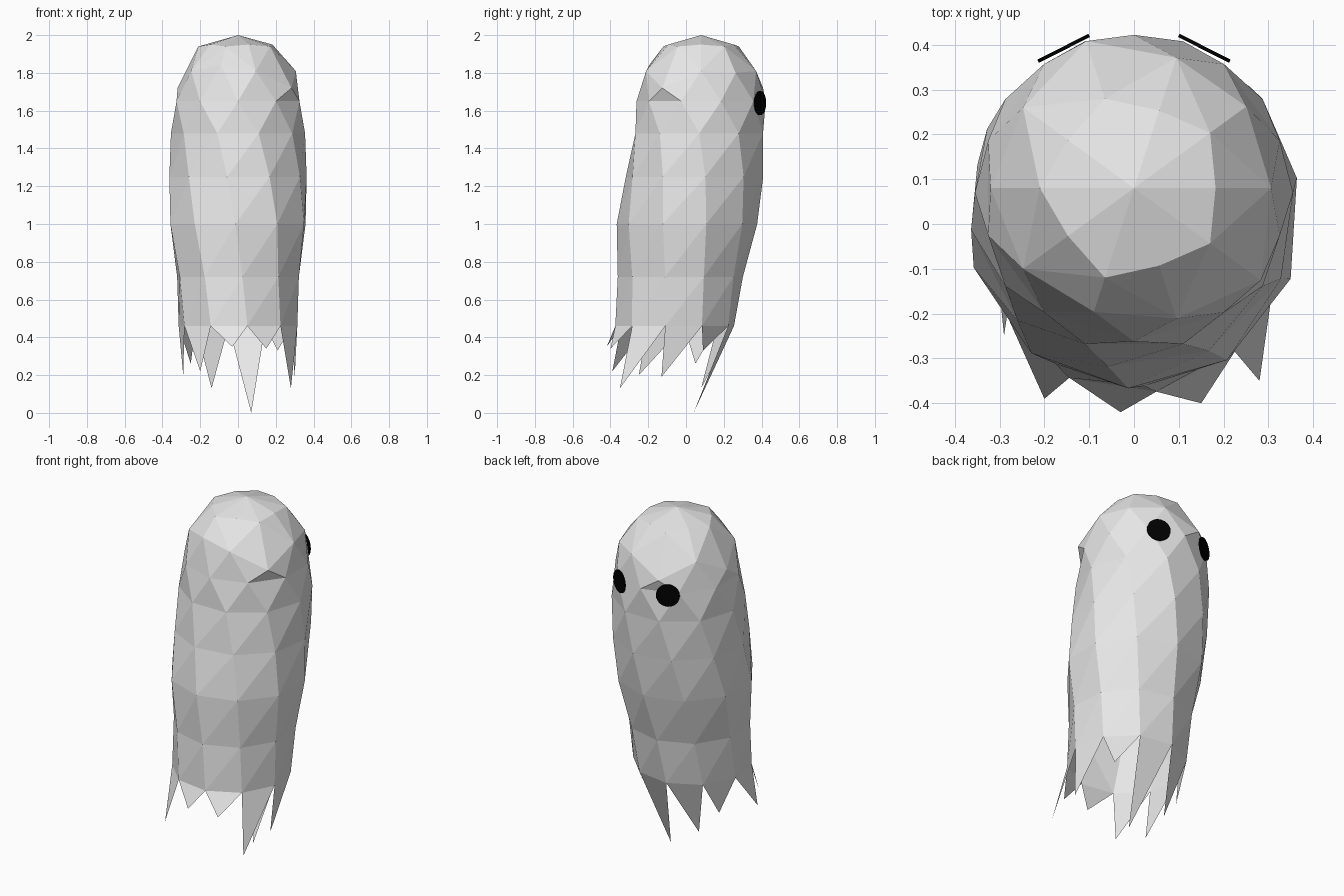
import bpy, bmesh, math
from mathutils import Vector

if "Cube" in bpy.data.objects:
    bpy.data.objects.remove(bpy.data.objects["Cube"])


def material(name, rgb):
    m = bpy.data.materials.new(name)
    m.diffuse_color = (*rgb, 1)
    m.use_nodes = True
    m.node_tree.nodes["Principled BSDF"].inputs["Base Color"].default_value = m.diffuse_color
    return m


def finish(bm, name, mat):
    me = bpy.data.meshes.new(name)
    bm.to_mesh(me)
    bm.free()
    me.materials.append(mat)
    ob = bpy.data.objects.new(name, me)
    bpy.context.collection.objects.link(ob)
    return ob


cloth = material("pale cloth", (0.8, 0.8, 0.8))
black = material("eye black", (0.0, 0.0, 0.0))
N = 10
HEAD_Y = 0.08

# ---- sheet body: ten-sided rings from crown to hem ----
bm = bmesh.new()


def ring(z, cy, radius, turn, tweak={}):
    """Ring of ten points; tweak maps a point number to its own (radius, z)."""
    out = []
    for k in range(N):
        r, h = tweak.get(k, (radius, z))
        a = math.radians(36 * k + turn)
        out.append(bm.verts.new((r * math.cos(a), cy + r * math.sin(a), h)))
    return out


def band(top, low):
    """Triangle strip between two rings, diagonals rising to the right."""
    for k in range(N):
        j = (k + 1) % N
        bm.faces.new((top[k], low[k], top[j]))
        bm.faces.new((low[k], low[j], top[j]))


crown = bm.verts.new((0, HEAD_Y, 2.0))
odd = range(1, N, 2)
cap = ring(1.95, HEAD_Y, 0.182, 0, {k: (0.21, 1.94) for k in odd})
# three brow points sag lower and stand out over the cheeks
brow = ring(1.81, HEAD_Y, 0.306, 0, {1: (0.31, 1.80), 3: (0.345, 1.72), 5: (0.32, 1.72),
                                     7: (0.29, 1.84), 9: (0.35, 1.72)})
cheek = ring(1.65, HEAD_Y, 0.342, 18)
neck = ring(1.48, 0.07, 0.355, 36)

for k in range(N):
    j = (k + 1) % N
    bm.faces.new((crown, cap[k], cap[j]))
    # cap to brow, diagonals mirrored about each even point
    if k % 2 == 0:
        bm.faces.new((cap[k], brow[k], cap[j]))
        bm.faces.new((brow[k], brow[j], cap[j]))
    else:
        bm.faces.new((cap[k], brow[k], brow[j]))
        bm.faces.new((cap[k], brow[j], cap[j]))
band(brow, cheek)
band(cheek, neck)

# lower sheet twists as it falls and swings forward
neck = neck[-1:] + neck[:-1]
rows = [neck]
for z, cy, r, turn in ((1.25, 0.045, 0.368, 9), (1.0, 0.005, 0.372, 16),
                       (0.72, -0.03, 0.332, 22), (0.46, -0.06, 0.318, 27)):
    rows.append(ring(z, cy, r, turn))
    band(rows[-2], rows[-1])

# ragged points along the hem, counter-clockwise from the right side
tips = [(0.30, -0.0, 0.19), (0.21, 0.09, 0.33), (0.07, 0.04, 0.0), (-0.14, 0.08, 0.13),
        (-0.25, 0.05, 0.26), (-0.29, -0.25, 0.20), (-0.20, -0.39, 0.22),
        (-0.03, -0.42, 0.35), (0.15, -0.40, 0.34), (0.28, -0.35, 0.13)]
tips[0] = (0.30, -0.13, 0.19)
hem = rows[-1]
# the hem point numbered 9 starts the right-hand tip
for i, p in enumerate(tips):
    a, b = hem[(i - 1) % N], hem[i]
    bm.faces.new((a, bm.verts.new(p), b))
finish(bm, "ghost_sheet", cloth)

# ---- eyes: thin round plates on the face ----
for side, label in ((1, "right"), (-1, "left")):
    bm = bmesh.new()
    bmesh.ops.create_cone(bm, cap_ends=True, segments=24, radius1=0.064, radius2=0.064, depth=0.008)
    n = Vector((side * 0.45, 0.89, 0.0))
    m = n.to_track_quat('Z', 'Y').to_matrix().to_4x4()
    m.translation = (side * 0.157, 0.392, 1.64)
    bm.transform(m)
    finish(bm, label + "_eye", black)
